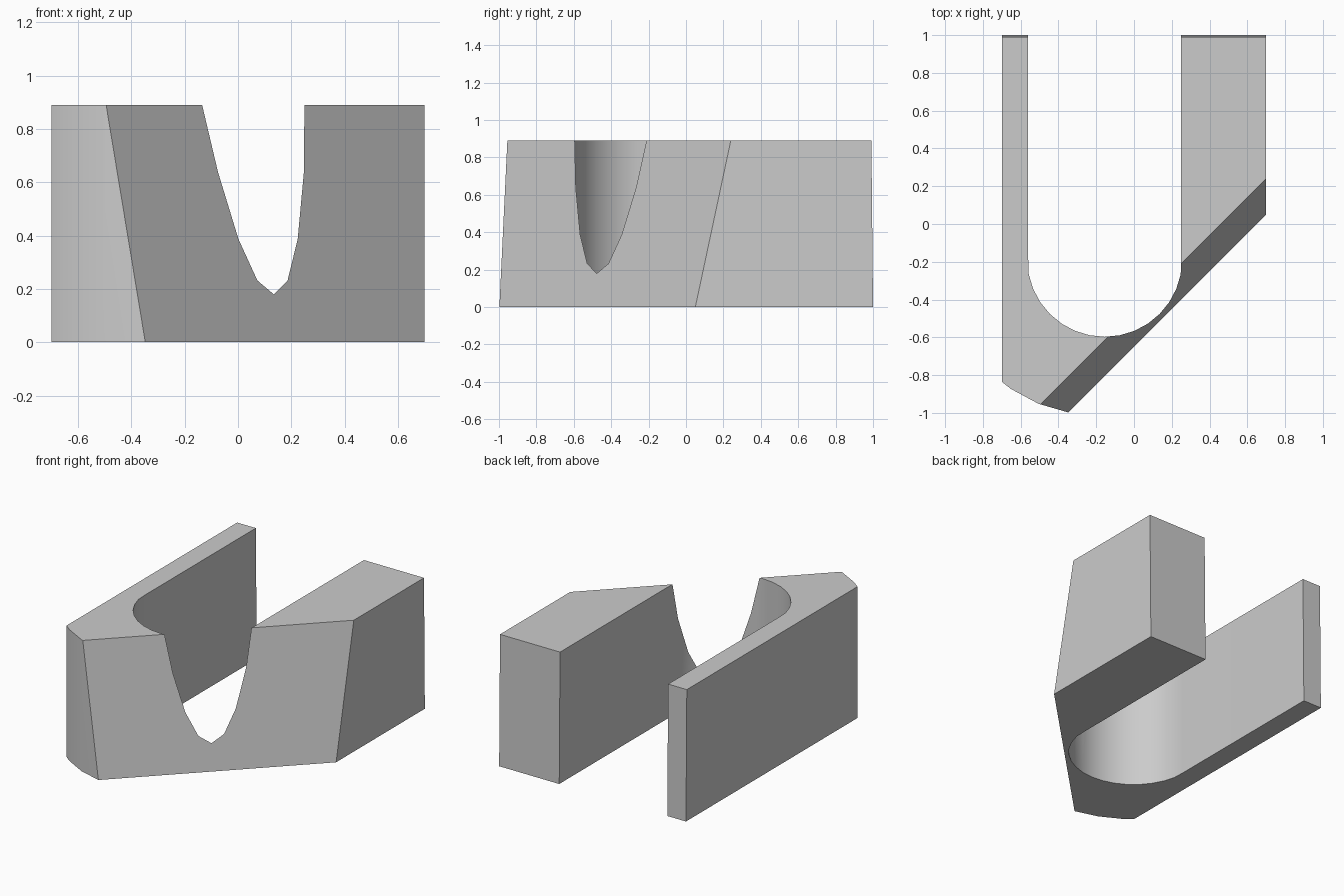
import bpy, bmesh
from math import sin, cos, pi
from mathutils import Vector

cube = bpy.data.objects.get("Cube")
if cube:
    bpy.data.objects.remove(cube)

HEIGHT = 0.89
HALF_WIDTH = 0.7

grey = bpy.data.materials.new("light grey")
grey.use_nodes = True
colour = (0.6, 0.6, 0.6, 1)
grey.diffuse_color = colour
grey.node_tree.nodes["Principled BSDF"].inputs["Base Color"].default_value = colour


def prism(name, outline, z0, z1, cuts=()):
    """Extrude an outline upwards, then trim it with (point, normal) planes."""
    bm = bmesh.new()
    base = bm.faces.new([bm.verts.new((x, y, z0)) for x, y in outline])
    top = bmesh.ops.extrude_face_region(bm, geom=[base])["geom"]
    for v in top:
        if isinstance(v, bmesh.types.BMVert):
            v.co.z = z1
    for point, normal in cuts:
        geom = bm.verts[:] + bm.edges[:] + bm.faces[:]
        bmesh.ops.bisect_plane(bm, geom=geom, dist=1e-5, plane_co=point,
                               plane_no=Vector(normal).normalized(), clear_outer=True)
        bmesh.ops.holes_fill(bm, edges=[e for e in bm.edges if e.is_boundary])
    bmesh.ops.recalc_face_normals(bm, faces=bm.faces[:])
    mesh = bpy.data.meshes.new(name)
    bm.to_mesh(mesh)
    bm.free()
    mesh.materials.append(grey)
    obj = bpy.data.objects.new(name, mesh)
    bpy.context.collection.objects.link(obj)
    return obj


# Block with a rounded front corner, a leaning diagonal face and a leaning back
outline = [(-HALF_WIDTH, 1.1), (-HALF_WIDTH, -0.835), (-0.652, -0.873),
           (-0.505, -0.952), (-0.35, -0.997), (-0.15, -1.03),
           (HALF_WIDTH, -1.03), (HALF_WIDTH, 1.1)]
body = prism("slotted_block", outline, 0, HEIGHT,
             [((-0.35, -1.0, 0), (1, -1, 0.213)),
              ((0, 1, 0), (0, 1, 0.01))])

# Round-ended slot, open at the back
slot_x, slot_y, radius, steps = -0.155, -0.187, 0.41, 16
slot = [(slot_x - radius * cos(pi * i / steps), slot_y - radius * sin(pi * i / steps))
        for i in range(steps + 1)]
slot = [(max(-0.56, min(0.25, x)), y) for x, y in slot]
slot += [(0.25, 1.5), (-0.56, 1.5)]
cutter = prism("slot_cutter", slot, -0.5, HEIGHT + 0.5)
cutter.hide_render = True

mod = body.modifiers.new("slot", 'BOOLEAN')
mod.operation = 'DIFFERENCE'
mod.solver = 'EXACT'
mod.object = cutter

bpy.ops.object.select_all(action='DESELECT')
body.select_set(True)
bpy.context.view_layer.objects.active = body
bpy.ops.object.modifier_apply(modifier=mod.name)
bpy.data.objects.remove(cutter)

bpy.ops.object.shade_smooth_by_angle(angle=pi / 6)
